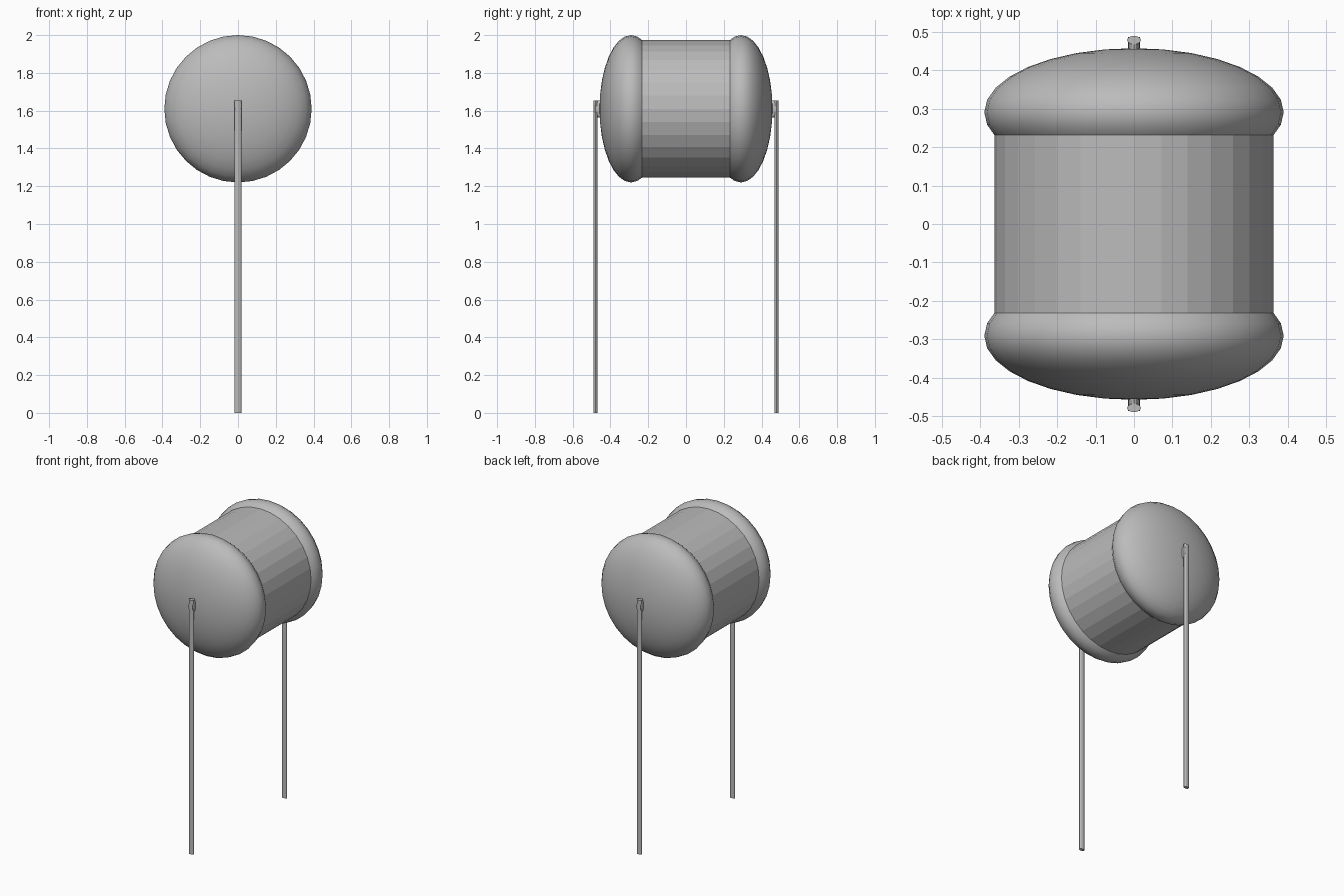
import bpy
from math import pi

cube = bpy.data.objects.get("Cube")
if cube:
    bpy.data.objects.remove(cube, do_unlink=True)

AXIS_Z = 1.61

grey = bpy.data.materials.new("mid_grey")
grey.use_nodes = True
colour = (0.5, 0.5, 0.5, 1)
grey.diffuse_color = colour
grey.node_tree.nodes["Principled BSDF"].inputs["Base Color"].default_value = colour


def finish(name, scale, smooth=False):
    """Name, scale and colour the newly added primitive."""
    obj = bpy.context.object
    obj.name = name
    obj.scale = scale
    bpy.ops.object.transform_apply(location=False, rotation=True, scale=True)
    obj.data.materials.append(grey)
    if smooth:
        bpy.ops.object.shade_smooth()
    return obj


# Faceted barrel lying along y
bpy.ops.mesh.primitive_cylinder_add(vertices=32, radius=0.364, depth=0.56,
                                    location=(0, 0, AXIS_Z), rotation=(pi / 2, 0, 0))
finish("barrel", (1, 1, 1))

for side, label in ((-1, "front"), (1, "back")):
    # Flattened round end cap, poles along y
    bpy.ops.mesh.primitive_uv_sphere_add(segments=32, ring_count=16, radius=0.39,
                                         location=(0, side * 0.291, AXIS_Z),
                                         rotation=(pi / 2, 0, 0))
    finish(label + "_cap", (1, 1, 0.428), True)

    # Oval stub joining the lead to the cap
    bpy.ops.mesh.primitive_cylinder_add(vertices=16, radius=1, depth=1,
                                        location=(0, side * 0.462, AXIS_Z),
                                        rotation=(pi / 2, 0, 0))
    finish(label + "_stub", (0.015, 0.045, 0.05))

    # Slightly flattened vertical lead
    bpy.ops.mesh.primitive_cylinder_add(vertices=12, radius=1, depth=1.655,
                                        location=(0, side * 0.479, 0.8275))
    finish(label + "_lead", (0.018, 0.011, 1))
